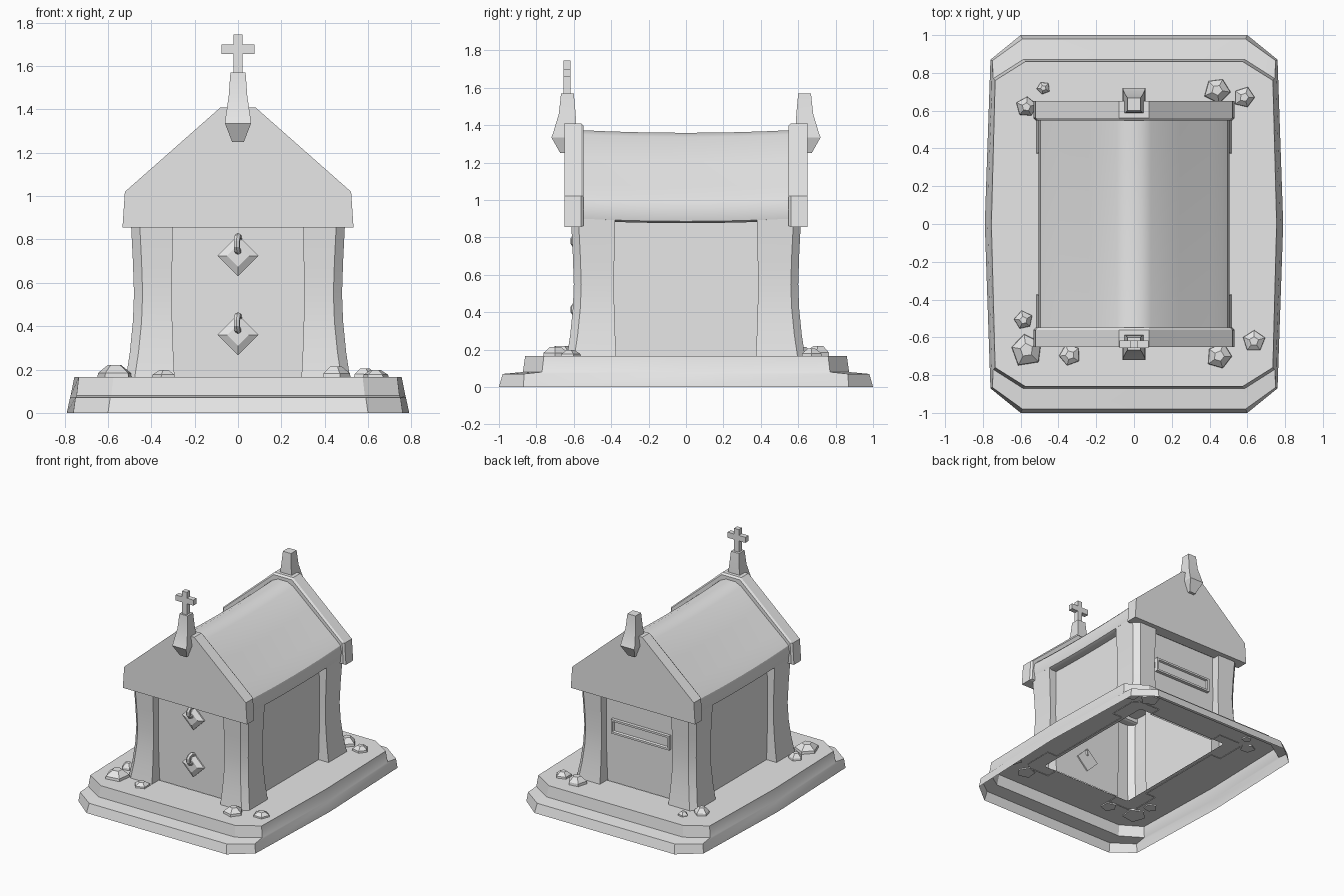
import bpy, bmesh, math, random

cube = bpy.data.objects.get("Cube")
if cube:
    bpy.data.objects.remove(cube, do_unlink=True)

stone = bpy.data.materials.new("grey_stone")
stone.use_nodes = True
GREY = (0.8, 0.8, 0.8, 1)
stone.diffuse_color = GREY
stone.node_tree.nodes["Principled BSDF"].inputs["Base Color"].default_value = GREY
parts = []


def finish(name, bm):
    bmesh.ops.recalc_face_normals(bm, faces=bm.faces[:])
    mesh = bpy.data.meshes.new(name)
    bm.to_mesh(mesh)
    bm.free()
    mesh.materials.append(stone)
    obj = bpy.data.objects.new(name, mesh)
    bpy.context.collection.objects.link(obj)
    parts.append(obj)
    return obj


def loft(name, rings, caps=True):
    """Skin a list of closed rings that have equal point counts."""
    bm = bmesh.new()
    loops = [[bm.verts.new(p) for p in ring] for ring in rings]
    for a, b in zip(loops, loops[1:]):
        for i in range(len(a)):
            j = (i + 1) % len(a)
            bm.faces.new((a[i], a[j], b[j], b[i]))
    if caps:
        bm.faces.new(loops[0])
        bm.faces.new(loops[-1])
    return finish(name, bm)


def four_way(quarter, z):
    """Mirror a quarter outline, listed from side to front, into a full ring."""
    back = quarter[::-1]
    pts = [(x, y) for x, y in quarter] + [(-x, y) for x, y in back]
    pts += [(-x, -y) for x, y in quarter] + [(x, -y) for x, y in back]
    return [(x, y, z) for x, y in dict.fromkeys(pts)]


def rect(hx, y0, y1, z):
    return [(-hx, y0, z), (hx, y0, z), (hx, y1, z), (-hx, y1, z)]


def upright(shape, y):
    return [(x, y, z) for x, z in shape]


def mirror_profile(half):
    return half + [(-x, z) for x, z in reversed(half)]


def box(name, hx, y0, y1, z0, z1):
    return loft(name, [rect(hx, y0, y1, z0), rect(hx, y0, y1, z1)])


# Stepped base: an open shell with a hole under the chamber
loft("stepped_base", [
    four_way([(0.79, 0), (0.76, 0.87), (0.60, 1.0)], 0),
    four_way([(0.775, 0), (0.75, 0.865), (0.59, 0.98)], 0.07),
    four_way([(0.772, 0), (0.745, 0.77), (0.585, 0.872)], 0.08),
    four_way([(0.755, 0), (0.735, 0.76), (0.575, 0.86)], 0.165),
    four_way([(0.40, 0), (0.40, 0.54), (0.39, 0.55)], 0.165),
], caps=False)

# Walls and flared corner pillars as one shell
levels = [(0.16, 0.022), (0.28, 0.004), (0.42, -0.01), (0.55, -0.015),
          (0.70, -0.01), (0.90, 0.0)]
rings = []
for z, d in levels:
    rings.append(four_way([
        (0.43, 0.38 - d / 3), (0.495 + d, 0.38 - d / 3), (0.495 + d, 0.575 + d),
        (0.455 + d, 0.615 + d), (0.30 - d / 3, 0.615 + d), (0.30 - d / 3, 0.54)], z))
loft("walls_and_pillars", rings, caps=False)

# Curved roof, sagging slightly in the middle
roof_half = [(0.47, 0.89), (0.495, 0.90), (0.505, 0.95), (0.495, 1.0), (0.465, 1.03),
             (0.40, 1.085), (0.24, 1.22), (0.09, 1.35), (0.04, 1.373)]
roof = mirror_profile(roof_half)
rings = []
for i in range(9):
    y = -0.56 + 0.14 * i
    sag = 0.014 * (1 - (y / 0.56) ** 2)
    rings.append([(x, y, z - sag) for x, z in roof])
loft("roof", rings)

# Gables with a narrow bevel facing the roof
gable = mirror_profile([(0.533, 0.855), (0.522, 1.02), (0.08, 1.41)])
inner = [(x * 0.975, 1.05 + (z - 1.05) * 0.965) for x, z in gable]
for side, s in (("front", -1), ("back", 1)):
    loft(side + "_gable", [upright(inner, s * 0.548), upright(gable, s * 0.562),
                           upright(gable, s * 0.65)])
    # Tapered finial hanging over the gable peak
    shape = [(1.25, 0.027, 0.63, 0.672), (1.335, 0.06, 0.585, 0.72),
             (1.36, 0.058, 0.585, 0.71), (1.46, 0.043, 0.59, 0.68),
             (1.57, 0.035, 0.60, 0.668)]
    loft(side + "_finial", [rect(hx, s * a, s * b, z) for z, hx, a, b in shape])

# Cross on the front finial
a, b = 0.02, 0.076
cross = mirror_profile([(a, 1.56), (a, 1.657), (b, 1.657), (b, 1.70), (a, 1.70), (a, 1.745)])
loft("cross", [upright(cross, -0.656), upright(cross, -0.618)])


# Diamond plates with ring handles on the front wall
def diamond(r, y, z):
    return [(r, y, z), (0, y, z + r), (-r, y, z), (0, y, z - r)]


for name, z in (("upper", 0.725), ("lower", 0.36)):
    loft(name + "_diamond", [diamond(0.095, -0.53, z), diamond(0.095, -0.55, z),
                             diamond(0.05, -0.57, z)])
    bpy.ops.mesh.primitive_torus_add(
        location=(0, -0.57, z + 0.055), rotation=(0.15, math.pi / 2, 0),
        major_segments=10, minor_segments=6, major_radius=0.035, minor_radius=0.015)
    ring = bpy.context.object
    ring.name = name + "_ring_handle"
    ring.data.materials.append(stone)
    parts.append(ring)


# Framed plaque on the back wall
def panel(hx, hz, y):
    return upright([(-hx, 0.6 - hz), (hx, 0.6 - hz), (hx, 0.6 + hz), (-hx, 0.6 + hz)], y)


loft("back_plaque", [panel(0.25, 0.055, 0.53), panel(0.25, 0.055, 0.565),
                     panel(0.235, 0.04, 0.565), panel(0.23, 0.035, 0.55)])

# Faceted rocks around the chamber: x, y, radius, height
random.seed(4)
rocks = [(-0.57, 0.62, 0.06, 0.05), (-0.48, 0.72, 0.036, 0.03),
         (0.44, 0.71, 0.07, 0.055), (0.585, 0.67, 0.058, 0.04),
         (-0.585, -0.51, 0.052, 0.045), (-0.57, -0.665, 0.088, 0.055),
         (-0.34, -0.695, 0.058, 0.032), (0.45, -0.70, 0.073, 0.05),
         (0.635, -0.62, 0.062, 0.032)]
for n, (x, y, r, h) in enumerate(rocks, 1):
    turn = random.uniform(0, math.tau)
    wobble = [random.uniform(0.9, 1.1) for _ in range(5)]
    rings = []
    for k, z in ((1.0, 0.155), (0.95, 0.165 + h * 0.35), (0.4, 0.165 + h)):
        rings.append([(x + r * k * w * math.cos(turn + i * math.tau / 5),
                       y + r * k * w * math.sin(turn + i * math.tau / 5), z)
                      for i, w in enumerate(wobble)])
    loft("rock_%d" % n, rings)

# Smooth the curved surfaces, keep the edges sharp
bpy.ops.object.select_all(action='DESELECT')
for obj in parts:
    obj.select_set(True)
bpy.context.view_layer.objects.active = parts[0]
bpy.ops.object.shade_smooth_by_angle(angle=math.radians(25))
